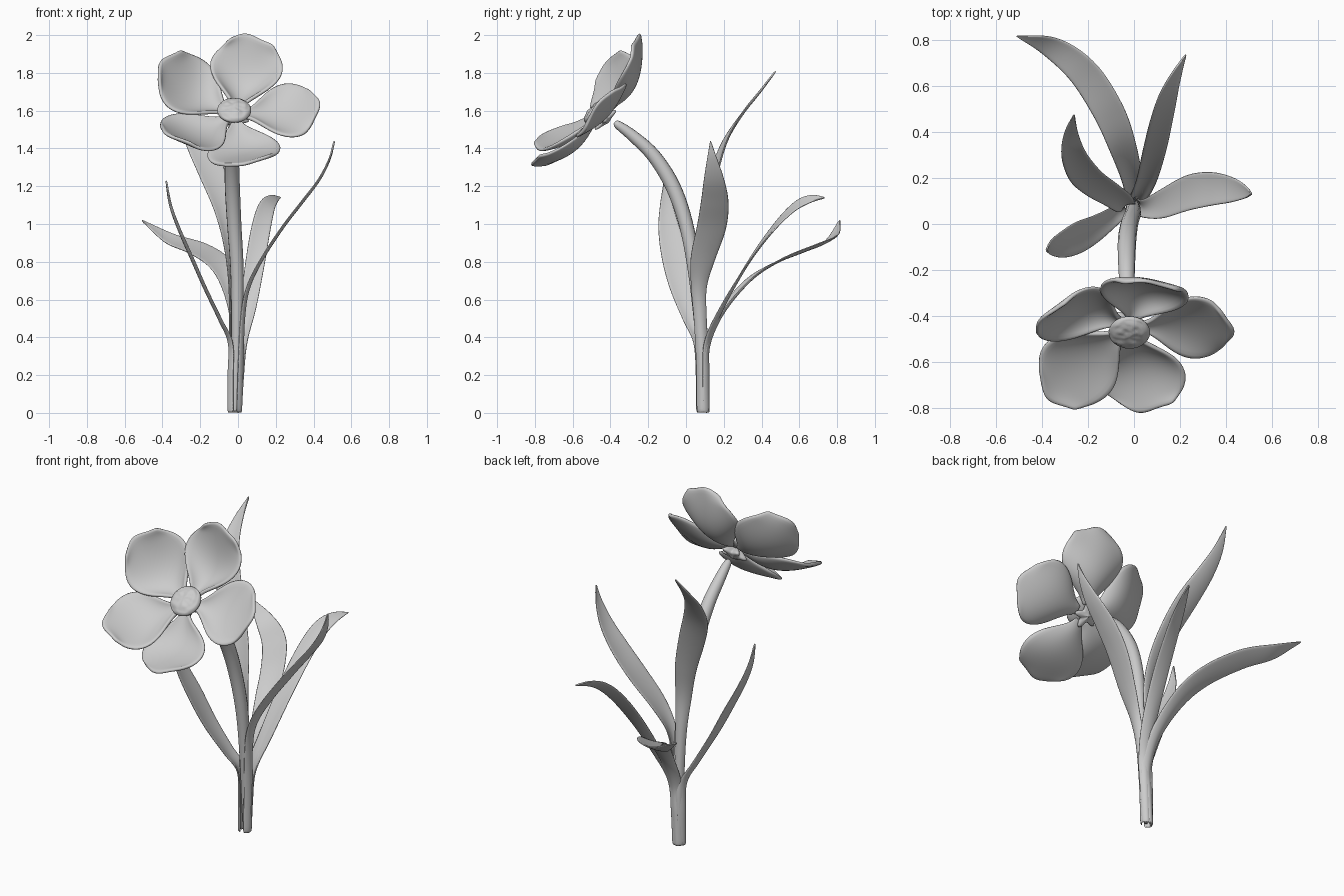
import bpy, math
from mathutils import Vector, Matrix, noise

if "Cube" in bpy.data.objects:
    bpy.data.objects.remove(bpy.data.objects["Cube"])

STEM_AXIS = Vector((-0.015, 0.085, 0))


def spline(pts, n):
    """Catmull-Rom samples through tuples of any size."""
    v = [Vector(p) for p in pts]
    v = [2 * v[0] - v[1]] + v + [2 * v[-1] - v[-2]]
    out = []
    for i in range(1, len(v) - 2):
        a, b, c, d = v[i - 1:i + 3]
        for k in range(n):
            t = k / n
            out.append(0.5 * (2 * b + (c - a) * t + (2 * a - 5 * b + 4 * c - d) * t ** 2
                              + (3 * b - a - 3 * c + d) * t ** 3))
    return out + [v[-2]]


def make_mesh(name, verts, faces):
    me = bpy.data.meshes.new(name)
    me.from_pydata(verts, [], faces)
    me.shade_smooth()
    ob = bpy.data.objects.new(name, me)
    bpy.context.collection.objects.link(ob)
    return ob


def sheet(name, rows, thickness):
    """Rows of points become a thin smooth sheet."""
    m = len(rows[0])
    faces = [(i * m + j, i * m + j + 1, (i + 1) * m + j + 1, (i + 1) * m + j)
             for i in range(len(rows) - 1) for j in range(m - 1)]
    ob = make_mesh(name, [p for r in rows for p in r], faces)
    sol = ob.modifiers.new("thickness", 'SOLIDIFY')
    sol.thickness, sol.offset = thickness, 0
    sub = ob.modifiers.new("smooth", 'SUBSURF')
    sub.levels = sub.render_levels = 1
    return ob


def leaf(name, pts, w0, w1):
    """pts: x, y, z, half width, cup depth; w0/w1: width direction at base/tip."""
    path = [(Vector(q[:3]), max(q[3], 0.002), q[4])
            for q in (list(s) for s in spline([Vector(p) for p in pts], 6))]
    n = len(path)
    rows, flip = [], None
    for i, (p, hw, cup) in enumerate(path):
        t = (path[min(i + 1, n - 1)][0] - path[max(i - 1, 0)][0]).normalized()
        w = Vector(w0).lerp(Vector(w1), i / (n - 1))
        w = (w - t * w.dot(t)).normalized()
        nor = w.cross(t)
        if flip is None:
            inward = STEM_AXIS - p
            flip = 1 if nor.dot(inward) > 0 else -1
        rows.append([p + w * hw * s + nor * flip * cup * s * s
                     for s in (-1, -.7, -.35, 0, .35, .7, 1)])
    sheet(name, rows, 0.009)


# Stem, thin at the foot and bending forward to the bloom
cu = bpy.data.curves.new("stem", 'CURVE')
cu.dimensions, cu.bevel_depth, cu.bevel_resolution, cu.use_fill_caps = '3D', 1, 5, True
stem_pts = spline([Vector(p) for p in (
    (-.015, .085, .01, .008), (-.012, .088, .2, .022), (-.005, .075, .45, .030),
    (-.005, .045, .75, .035), (-.02, .0, 1.0, .038), (-.03, -.07, 1.2, .04),
    (-.032, -.17, 1.36, .037), (-.03, -.28, 1.465, .031), (-.025, -.36, 1.525, .022),
    (-.025, -.378, 1.538, .010))], 5)
sp = cu.splines.new('POLY')
sp.points.add(len(stem_pts) - 1)
for pt, q in zip(sp.points, stem_pts):
    pt.co, pt.radius = (q[0], q[1], q[2], 1), q[3]
sp.use_smooth = True
bpy.context.collection.objects.link(bpy.data.objects.new("stem", cu))

# Leaves, whose lower ends wrap the stem as sheaths
leaf("leaf_back_left", [
    (-.02, .122, 0, .03, .028), (-.012, .122, .2, .034, .028), (-.005, .125, .36, .04, .025),
    (-.01, .2, .53, .045, .02), (-.05, .34, .70, .06, .012), (-.11, .49, .80, .07, .006),
    (-.22, .66, .87, .07, .004), (-.36, .77, .92, .052, .004), (-.51, .815, 1.02, .002, 0)],
    (1, 0, 0), (.45, .8, .42))
leaf("leaf_back_right", [
    (.0, .118, 0, .025, .022), (.008, .118, .2, .03, .022), (.02, .125, .38, .036, .02),
    (.055, .2, .56, .045, .014), (.09, .33, .79, .052, .006), (.12, .46, .97, .052, .004),
    (.15, .57, 1.085, .046, .003), (.185, .655, 1.13, .03, .002), (.225, .735, 1.14, .002, 0)],
    (1, -.3, 0), (.9, -.35, -1.2))
leaf("leaf_tall", [
    (-.035, .112, 0, .022, .018), (-.032, .112, .3, .025, .018), (-.03, .095, .65, .03, .018),
    (-.04, .085, .88, .045, .016), (-.075, .115, 1.08, .062, .012), (-.145, .16, 1.28, .075, .01),
    (-.21, .215, 1.44, .075, .01), (-.258, .30, 1.58, .058, .008), (-.272, .39, 1.695, .033, .004),
    (-.26, .475, 1.81, .002, 0)],
    (.8, .6, 0), (1, .05, .3))
leaf("leaf_right", [
    (.018, .088, 0, .03, .026), (.026, .088, .25, .033, .026), (.034, .075, .5, .034, .02),
    (.06, .068, .66, .042, .016), (.13, .088, .81, .065, .01), (.24, .135, .98, .078, .008),
    (.34, .152, 1.11, .074, .008), (.43, .148, 1.23, .055, .006), (.485, .138, 1.34, .028, .003),
    (.51, .13, 1.44, .002, 0)],
    (0, 1, 0), (.1, 1, .05))
leaf("leaf_left", [
    (-.052, .085, 0, .03, .028), (-.052, .085, .2, .033, .028), (-.05, .075, .37, .036, .022),
    (-.10, .03, .49, .046, .014), (-.18, -.025, .66, .062, .01), (-.25, -.06, .82, .07, .008),
    (-.315, -.09, .97, .058, .006), (-.36, -.105, 1.1, .034, .004), (-.38, -.115, 1.23, .002, 0)],
    (0, 1, 0), (-.15, 1, .05))

# Flower frame: local z is the way the bloom faces
N = Vector((0, -.68, .733)).normalized()
V = Vector((0, N.z, -N.y))
frame = Matrix((Vector((1, 0, 0)), V, N)).transposed().to_4x4()
frame.translation = Vector((-.02, -.45, 1.58))

# Petals: angle, length, rise at the tip, roll, sag, side cup, wave phase
outline = [q[0] for q in spline([Vector((h, 0)) for h in
           (.022, .045, .088, .135, .17, .19, .196, .188, .165, .118)], 2)]
petals = [(77, .44, .175, 0, .04, .085, 0), (3, .45, .05, .02, .035, .055, 1.5),
          (-80, .45, .06, .02, .05, .04, 3), (-139, .46, .13, .025, .03, .055, 2),
          (149, .44, .185, -.015, .035, .065, .8)]
for k, (ang, length, rise, roll, sag, cup, ph) in enumerate(petals):
    rot = frame @ Matrix.Rotation(math.radians(ang), 4, 'Z')
    rows = []
    for i, hw in enumerate(outline):
        t = i / (len(outline) - 1)
        row = []
        for j in range(-5, 6):
            s = j / 5
            r = .045 + (length - .045) * t * (1 - .10 * s * s * t)
            r += .008 * t ** 3 * math.sin(4 * s + ph)
            h = rise * t ** 2.4 - sag * math.sin(math.pi * t) + roll * s * t
            h += cup * s * s * math.sin(math.pi * min(t * 1.1, 1)) - .012 * s * s * t
            h += .006 * t * math.sin(3 * s + ph)
            row.append(rot @ Vector((r, hw * s, h)))
        rows.append(row)
    sheet(f"petal_{k + 1}", rows, 0.02)

# Bumpy round button in the middle
bpy.ops.mesh.primitive_uv_sphere_add(segments=40, ring_count=24, radius=1)
button = bpy.context.object
button.name = "flower_centre"
for v in button.data.vertices:
    c = v.co
    bump = .007 * noise.noise(c * 3.5) if c.z > .3 else 0
    c.x, c.y, c.z = c.x * .09, c.y * .09, c.z * .034 + .03 + bump
button.matrix_world = frame
button.data.shade_smooth()

# Star-shaped sepals behind the petals
rings = [(.0, .012), (.5, -.004), (1, -.034), (.92, -.046), (.45, -.05), (.0, -.06)]
verts, faces, m = [], [], 30
for f, z in rings:
    for j in range(m):
        a = 2 * math.pi * j / m
        r = max(f, .02) * (.042 + .048 * (.5 + .5 * math.cos(5 * a + .6)) ** 1.4)
        verts.append(frame @ Vector((r * math.cos(a), r * math.sin(a), z)))
for i in range(len(rings) - 1):
    for j in range(m):
        faces.append((i * m + j, (i + 1) * m + j, (i + 1) * m + (j + 1) % m, i * m + (j + 1) % m))
star = make_mesh("sepals", verts, faces)
sub = star.modifiers.new("smooth", 'SUBSURF')
sub.levels = sub.render_levels = 1
